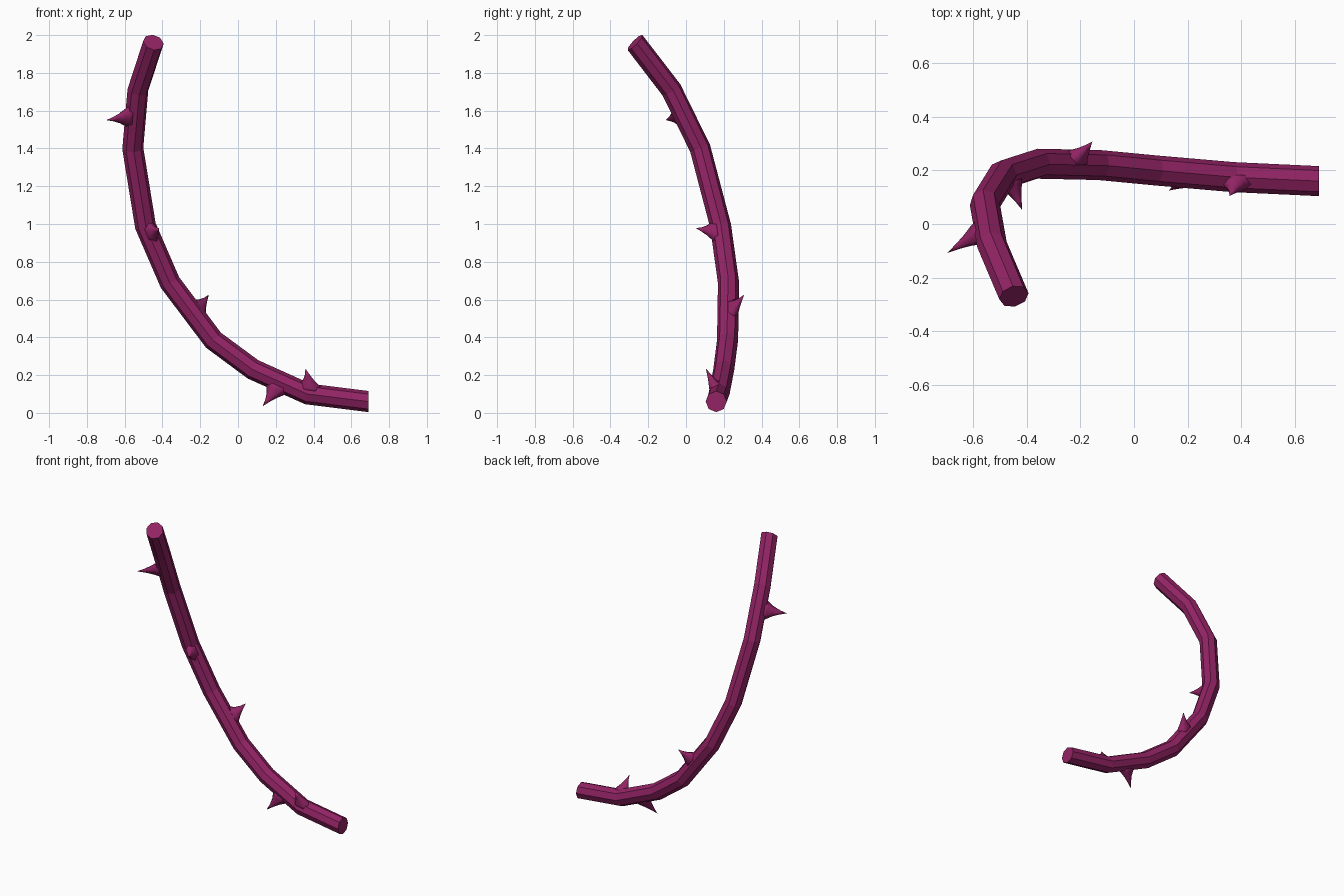
import bpy, bmesh, math
from mathutils import Vector

cube = bpy.data.objects.get("Cube")
if cube:
    bpy.data.objects.remove(cube, do_unlink=True)

plum = bpy.data.materials.new("plum")
plum.use_nodes = True
COLOUR = (0.29, 0.017, 0.13, 1)
plum.diffuse_color = COLOUR
plum.node_tree.nodes["Principled BSDF"].inputs["Base Color"].default_value = COLOUR


def make_object(name, bm, smooth):
    bmesh.ops.recalc_face_normals(bm, faces=bm.faces[:])
    for f in bm.faces:
        f.smooth = smooth
    mesh = bpy.data.meshes.new(name)
    bm.to_mesh(mesh)
    bm.free()
    mesh.materials.append(plum)
    obj = bpy.data.objects.new(name, mesh)
    bpy.context.collection.objects.link(obj)
    return obj


def add_ring(bm, centre, u, v, sides):
    angles = [2 * math.pi * i / sides for i in range(sides)]
    return [bm.verts.new(centre + u * math.cos(a) + v * math.sin(a)) for a in angles]


def bridge(bm, a, b):
    n = len(a)
    for i in range(n):
        j = (i + 1) % n
        bm.faces.new((a[i], a[j], b[j], b[i]))


# Centre line of the stem, from the low end to the high end
path = [Vector(p) for p in (
    (0.69, 0.16, 0.06), (0.37, 0.175, 0.10), (0.08, 0.20, 0.23),
    (-0.13, 0.22, 0.385), (-0.36, 0.225, 0.69), (-0.49, 0.183, 0.99),
    (-0.557, 0.075, 1.40), (-0.53, -0.077, 1.71), (-0.448, -0.27, 1.961))]
RADIUS = 0.056

# Stem: an eight-sided tube with its frame carried along the path
bm = bmesh.new()
steps = [(b - a).normalized() for a, b in zip(path, path[1:])]
tangents = [Vector((-1, 0, 0))]
tangents += [(a + b).normalized() for a, b in zip(steps, steps[1:])]
tangents.append(Vector((0.22, -0.7, 0.68)).normalized())
up = Vector((0, 0, 1))
rings = []
for point, t in zip(path, tangents):
    up = (up - t * up.dot(t)).normalized()
    rings.append(add_ring(bm, point, up * RADIUS, t.cross(up) * RADIUS, 8))
for a, b in zip(rings, rings[1:]):
    bridge(bm, a, b)
bm.faces.new(rings[0])
bm.faces.new(rings[-1])
make_object("stem", bm, False)


# Thorns: hooked, concave cones that are longer along the stem
def thorn(name, segment, t, tip):
    tip = Vector(tip)
    centre = path[segment].lerp(path[segment + 1], t)
    along = steps[segment]
    out = tip - centre
    out = (out - along * out.dot(along)).normalized()
    side = along.cross(out)
    height = (tip - centre).dot(out)
    lean = (tip - centre).dot(along)
    bm = bmesh.new()
    loops = []
    for rise, length, width, shift in ((0.03, 0.075, 0.04, 0), (0.055, 0.055, 0.034, 0.1),
                                       (0.085, 0.032, 0.022, 0.3), (0.12, 0.014, 0.011, 0.6)):
        rise = 0.03 + (rise - 0.03) * (height - 0.03) / 0.13
        loops.append(add_ring(bm, centre + out * rise + along * lean * shift,
                              along * length, side * width, 6))
    for a, b in zip(loops, loops[1:]):
        bridge(bm, a, b)
    point = bm.verts.new(tip)
    last = loops[-1]
    for i in range(len(last)):
        bm.faces.new((last[i], last[(i + 1) % len(last)], point))
    bm.faces.new(loops[0])
    make_object(name, bm, True)


thorn("thorn_low_front", 0, 0.97, (0.357, 0.105, 0.235))
thorn("thorn_low_under", 1, 0.50, (0.13, 0.125, 0.035))
thorn("thorn_back", 3, 0.47, (-0.155, 0.308, 0.625))
thorn("thorn_middle", 4, 0.88, (-0.417, 0.052, 0.978))
thorn("thorn_high", 6, 0.57, (-0.697, -0.108, 1.55))
